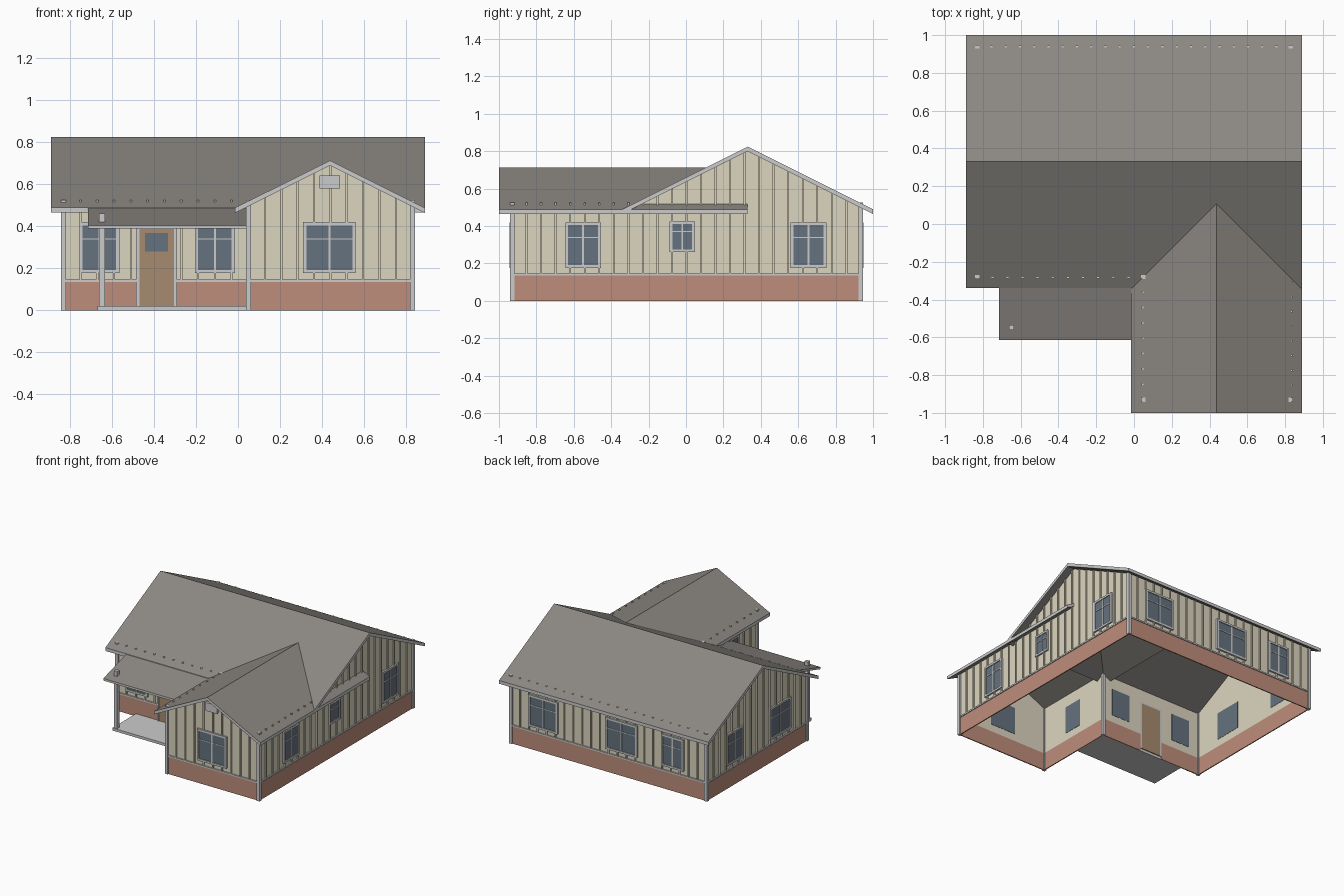
import bpy, bmesh, math
from mathutils import Matrix, Vector

if "Cube" in bpy.data.objects:
    bpy.data.objects.remove(bpy.data.objects["Cube"])


def material(name, rgb):
    m = bpy.data.materials.new(name)
    m.diffuse_color = (*rgb, 1)
    m.use_nodes = True
    m.node_tree.nodes["Principled BSDF"].inputs["Base Color"].default_value = m.diffuse_color
    return m


SIDING = material("siding", (0.72, 0.67, 0.52))
BRICK = material("brick", (0.52, 0.27, 0.20))
ROOF = material("roofing", (0.26, 0.245, 0.225))
TRIM = material("trim", (0.57, 0.57, 0.57))
GLASS = material("glass", (0.13, 0.17, 0.21))
DOOR = material("door", (0.38, 0.26, 0.16))


def finish(bm, name, *mats):
    bmesh.ops.recalc_face_normals(bm, faces=bm.faces[:])
    mesh = bpy.data.meshes.new(name)
    if len(mats) == 2:  # second material on the upright edges
        for f in bm.faces:
            f.normal_update()
            f.material_index = int(abs(f.normal.z) < 0.2)
    bm.to_mesh(mesh)
    bm.free()
    for m in mats:
        mesh.materials.append(m)
    ob = bpy.data.objects.new(name, mesh)
    bpy.context.collection.objects.link(ob)
    return ob


def boxes(name, mat, spans, frame=Matrix()):
    """One object made of boxes, each given as (x0, x1, y0, y1, z0, z1)."""
    bm = bmesh.new()
    for x0, x1, y0, y1, z0, z1 in spans:
        mid = Vector((x0 + x1, y0 + y1, z0 + z1)) / 2
        size = Matrix.Diagonal((x1 - x0, y1 - y0, z1 - z0, 1))
        bmesh.ops.create_cube(bm, size=1, matrix=frame @ Matrix.Translation(mid) @ size)
    return finish(bm, name, mat)


def prism(name, pts, push, *mats):
    """Extrude a flat outline along a vector."""
    bm = bmesh.new()
    face = bm.faces.new([bm.verts.new(p) for p in pts])
    ext = bmesh.ops.extrude_face_region(bm, geom=[face], use_keep_orig=True)
    moved = [v for v in ext["geom"] if isinstance(v, bmesh.types.BMVert)]
    bmesh.ops.translate(bm, vec=Vector(push), verts=moved)
    return finish(bm, name, *mats)


BAND = 0.135     # top of the brick
EAVE = 0.498     # wall top under the eaves
POKE = 0.525     # battens and corner boards end just above the roof


def make_wall(name, start, end, windows, gable=None, door=None):
    """gable = (u0, u1, peak); windows = (centre, width, z0, z1) along the wall."""
    a, b = Vector((*start, 0)), Vector((*end, 0))
    length = (b - a).length
    frame = Matrix.Translation(a) @ Matrix.Rotation(math.atan2(b.y - a.y, b.x - a.x), 4, 'Z')

    # siding with optional gable peak, brick base and sill band
    top = [(length, EAVE), (0, EAVE)]
    if gable:
        g0, g1, peak = gable
        gm = (g0 + g1) / 2
        top = [(length, EAVE)] + ([(g1, EAVE)] if g1 < length else []) + [(gm, peak)]
        top += ([(g0, EAVE)] if g0 > 0 else []) + [(0, EAVE)]
    outline = [(0, BAND), (length, BAND)] + top
    prism(name + "_siding", [frame @ Vector((u, 0, z)) for u, z in outline],
          frame.to_3x3() @ Vector((0, 0.004, 0)), SIDING)
    runs = [(0, length)] if not door else [(0, door[0]), (door[1], length)]
    boxes(name + "_brick", BRICK, [(p, q, -0.004, 0.004, 0, BAND) for p, q in runs], frame)
    boxes(name + "_sill_band", TRIM, [(p, q, -0.010, 0, BAND, 0.146) for p, q in runs], frame)

    # battens, broken around the openings
    holes = [(c - w / 2, c + w / 2, z0, z1) for c, w, z0, z1 in windows]
    if door:
        holes.append((door[0], door[1], 0, 0.40))
    count = round(length / 0.077)
    spans = []
    for i in range(1, count):
        u = length * i / count
        high = POKE
        if gable and g0 <= u <= g1:
            high = EAVE + (peak - EAVE) * (1 - abs(u - gm) / (gm - g0))
        pieces = [(0.146, high)]
        for h0, h1, z0, z1 in holes:
            if h0 - 0.004 < u < h1 + 0.004:
                pieces = [(0.146, z0), (z1, high)]
        spans += [(u - 0.005, u + 0.005, -0.009, 0, p, q) for p, q in pieces if q > p]
    boxes(name + "_battens", SIDING, spans, frame)

    # windows: casing, mullion, transom and glass
    casing, panes = [], []
    for c, w, z0, z1 in windows:
        l, r, t = c - w / 2, c + w / 2, 0.015
        bar = z0 + (z1 - z0) * 0.67
        casing += [(l, l + t, -0.013, 0, z0, z1), (r - t, r, -0.013, 0, z0, z1),
                   (l + t, r - t, -0.013, 0, z0, z0 + t), (l + t, r - t, -0.013, 0, z1 - t, z1),
                   (c - 0.005, c + 0.005, -0.011, 0, z0 + t, z1 - t),
                   (l + t, r - t, -0.010, 0, bar - 0.003, bar + 0.003)]
        panes.append((l + t, r - t, -0.007, 0.006, z0 + t, z1 - t))
    boxes(name + "_window_frames", TRIM, casing, frame)
    boxes(name + "_window_glass", GLASS, panes, frame)

    # corner board at the start of the wall
    boxes(name + "_corner_board", TRIM, [(-0.012, 0.012, -0.012, 0.012, 0, POKE)], frame)


# walls, counter-clockwise round the L-shaped plan
Z = (0.177, 0.42)
X, XW, YF, YM, YB = 0.83, 0.05, -0.93, -0.28, 0.935
make_wall("front_wall", (-X, YM), (XW, YM), [(0.17, 0.19, *Z), (0.72, 0.19, *Z)],
          door=(0.345, 0.54))
make_wall("wing_left_wall", (XW, YM), (XW, YF), [(0.33, 0.19, *Z)])
make_wall("wing_front_wall", (XW, YF), (X, YF), [(0.385, 0.25, *Z)], gable=(0, 0.78, 0.69))
make_wall("right_wall", (X, YF), (X, YB),
          [(0.38, 0.19, *Z), (0.91, 0.135, 0.26, 0.425), (1.585, 0.19, *Z)],
          gable=(0.65, 1.865, 0.80))
make_wall("back_wall", (X, YB), (-X, YB),
          [(0.275, 0.25, *Z), (0.94, 0.27, *Z), (1.375, 0.19, *Z)])
make_wall("left_wall", (-X, YB), (-X, YM), [(0.335, 0.19, *Z), (0.885, 0.25, *Z)],
          gable=(0, 1.215, 0.80))

# front door
boxes("door_frame", TRIM, [(-0.485, -0.47, -0.293, -0.275, 0.02, 0.40),
                           (-0.305, -0.29, -0.293, -0.275, 0.02, 0.40),
                           (-0.47, -0.305, -0.293, -0.275, 0.387, 0.40)])
boxes("door", DOOR, [(-0.47, -0.305, -0.287, -0.273, 0.02, 0.387)])
boxes("door_glass", GLASS, [(-0.442, -0.333, -0.290, -0.280, 0.28, 0.368)])

# gable vent
boxes("gable_vent", TRIM, [(0.387, 0.485, -0.948, -0.928, 0.58, 0.643)])


def chevron(mid, half, ridge, eave, thick):
    return [(mid - half, eave), (mid, ridge), (mid + half, eave),
            (mid + half, eave - thick), (mid, ridge - thick), (mid - half, eave - thick)]


# gable roofs, the wing roof running back under the main one
prism("main_roof", [(-0.89, y, z) for y, z in chevron(0.33, 0.67, 0.825, 0.49, 0.025)],
      (1.78, 0, 0), ROOF, TRIM)
prism("wing_roof", [(x, -1, z) for x, z in chevron(0.4375, 0.4525, 0.7135, 0.4875, 0.024)],
      (0, 1.33, 0), ROOF, TRIM)

# porch roof, floor and post
prism("porch_roof", [(-0.715, y, z) for y, z in
                     ((-0.615, 0.405), (-0.285, 0.502), (-0.285, 0.486), (-0.615, 0.389))],
      (0.765, 0, 0), ROOF, TRIM)
boxes("porch_floor", TRIM, [(-0.67, 0.05, -0.57, -0.28, 0, 0.02)])
boxes("porch_post", TRIM, [(-0.662, -0.634, -0.562, -0.534, 0.02, 0.46)])
